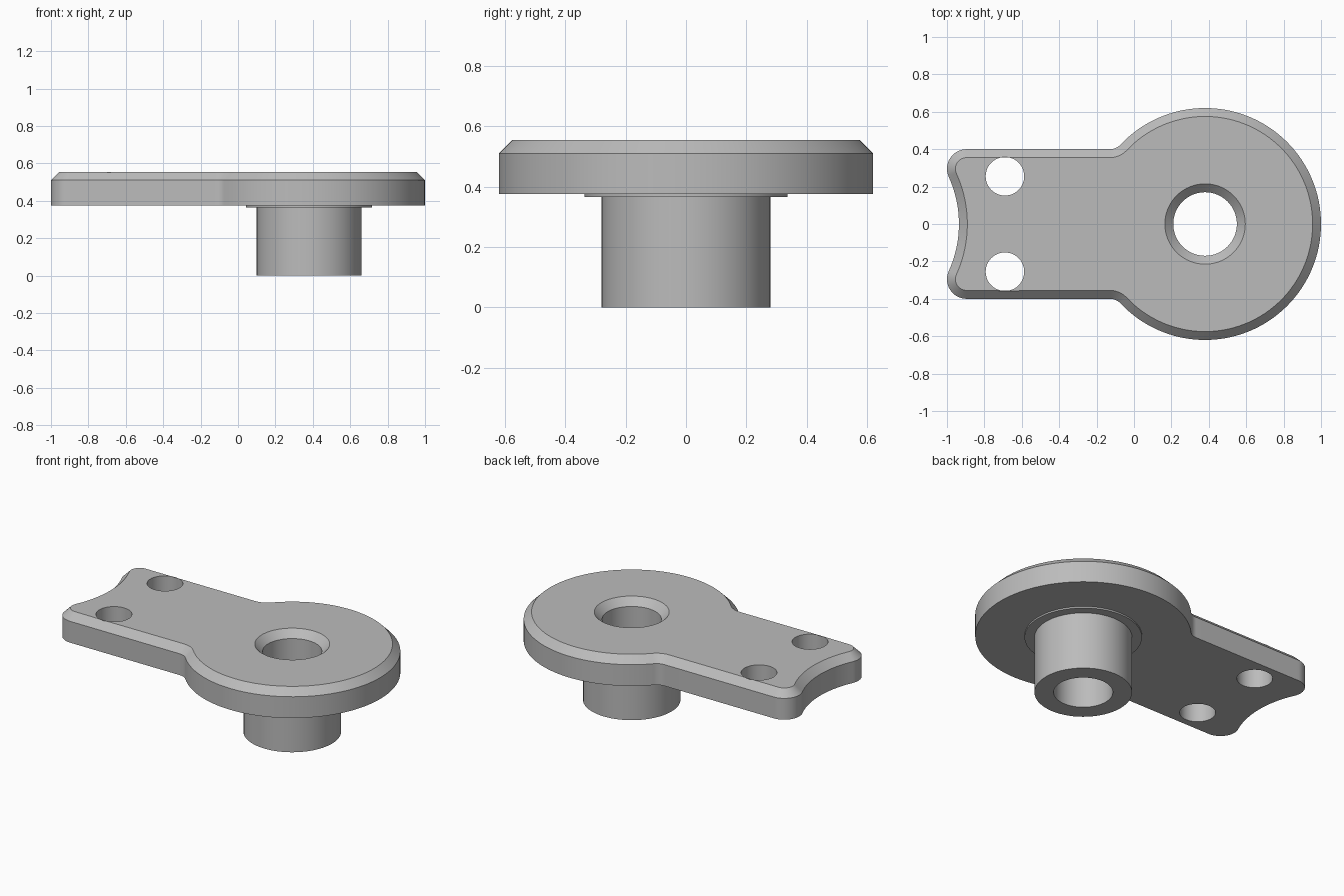
import bpy
import bmesh
from math import cos, sin, pi, atan2, hypot, sqrt, radians

if "Cube" in bpy.data.objects:
    bpy.data.objects.remove(bpy.data.objects["Cube"], do_unlink=True)

# Main dimensions
BOTTOM, RIM, TOP = 0.375, 0.51, 0.555
CHAMFER = TOP - RIM
DISC_X, DISC_R = 0.38, 0.62
ARM_HALF = 0.4
FILLET_R = 0.08
CORNER_R = 0.105
BORE_R = 0.17
HOLE_X, HOLE_Y, HOLE_R = -0.69, 0.255, 0.103

grey = bpy.data.materials.new("plain grey")
grey.use_nodes = True
colour = (0.5, 0.5, 0.5, 1)
grey.diffuse_color = colour
grey.node_tree.nodes["Principled BSDF"].inputs["Base Color"].default_value = colour


def arc(cx, cy, r, start, end, steps):
    angles = [start + (end - start) * i / steps for i in range(steps + 1)]
    return [(cx + r * cos(a), cy + r * sin(a)) for a in angles]


def circle(cx, cy, r, steps=64):
    return arc(cx, cy, r, 0, 2 * pi, steps)[:-1]


def outline(inset):
    """Disc, filleted arm and scooped end, offset inwards by inset."""
    # Fillet centre touches both the arm side and the disc
    fy = ARM_HALF + FILLET_R
    fx = DISC_X - sqrt((DISC_R + FILLET_R) ** 2 - fy ** 2)
    join = atan2(fy, fx - DISC_X)
    # Scoop circle touches both corner rounds
    cx, cy = -1 + CORNER_R, ARM_HALF - CORNER_R
    scoop_r = 0.607
    sx = cx - sqrt((scoop_r + CORNER_R) ** 2 - cy ** 2)
    tilt = atan2(cy, cx - sx)
    half = arc(DISC_X, 0, DISC_R - inset, 0, join, 48)
    half += arc(fx, fy, FILLET_R + inset, join - pi, -pi / 2, 10)[1:]
    half += arc(cx, cy, CORNER_R - inset, pi / 2, pi + tilt, 16)
    half += arc(sx, 0, scoop_r + inset, tilt, 0, 12)[1:]
    # Mirror across the long axis
    return half + [(x, -y) for x, y in half[-2:0:-1]]


def add_loop(bm, points, z):
    return [bm.verts.new((x, y, z)) for x, y in points]


def skin(bm, loops, closed=False):
    pairs = list(zip(loops, loops[1:]))
    if closed:
        pairs.append((loops[-1], loops[0]))
    for a, b in pairs:
        for i in range(len(a)):
            j = (i + 1) % len(a)
            bm.faces.new((a[i], a[j], b[j], b[i]))


def cap(bm, loops):
    edges = [bm.edges.get((l[i - 1], l[i])) for l in loops for i in range(len(l))]
    bmesh.ops.triangle_fill(bm, edges=edges, use_beauty=True, use_dissolve=False)


def finish(bm, name):
    bmesh.ops.recalc_face_normals(bm, faces=bm.faces)
    mesh = bpy.data.meshes.new(name)
    bm.to_mesh(mesh)
    bm.free()
    mesh.materials.append(grey)
    obj = bpy.data.objects.new(name, mesh)
    bpy.context.collection.objects.link(obj)
    bpy.ops.object.select_all(action="DESELECT")
    obj.select_set(True)
    bpy.context.view_layer.objects.active = obj
    bpy.ops.object.shade_smooth_by_angle(angle=radians(30))
    return obj


# Plate with chamfered rim, countersunk bore and two bolt holes
bm = bmesh.new()
walls = [
    [add_loop(bm, outline(0), BOTTOM), add_loop(bm, outline(0), RIM),
     add_loop(bm, outline(CHAMFER), TOP)],
    [add_loop(bm, circle(DISC_X, 0, BORE_R), BOTTOM),
     add_loop(bm, circle(DISC_X, 0, BORE_R), RIM),
     add_loop(bm, circle(DISC_X, 0, BORE_R + CHAMFER), TOP)],
]
for side in (-1, 1):
    hole = circle(HOLE_X, side * HOLE_Y, HOLE_R, 48)
    walls.append([add_loop(bm, hole, z) for z in (BOTTOM, TOP)])
for wall in walls:
    skin(bm, wall)
cap(bm, [wall[0] for wall in walls])
cap(bm, [wall[-1] for wall in walls])
finish(bm, "mounting_plate")

# Hollow boss below the plate with a thin shoulder ring
bm = bmesh.new()
profile = [(BORE_R, BOTTOM), (BORE_R, 0), (0.28, 0), (0.28, 0.365),
           (0.337, 0.365), (0.337, BOTTOM)]
skin(bm, [add_loop(bm, circle(DISC_X, 0, r), z) for r, z in profile], closed=True)
finish(bm, "hollow_boss")
